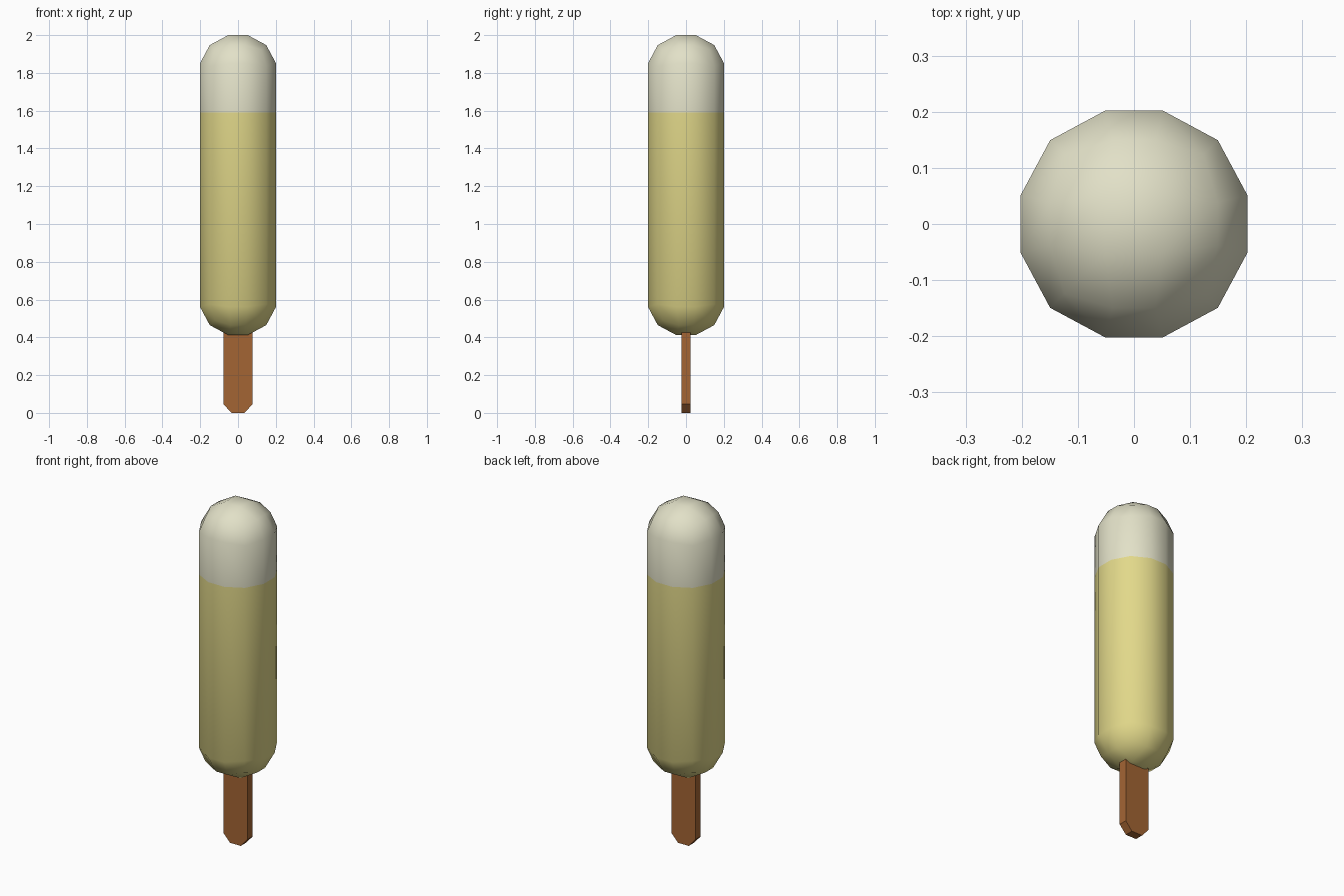
import bpy, bmesh
from mathutils import Vector

if "Cube" in bpy.data.objects:
    bpy.data.objects.remove(bpy.data.objects["Cube"])


def material(name, rgb):
    m = bpy.data.materials.new(name)
    m.diffuse_color = (*rgb, 1)
    m.use_nodes = True
    m.node_tree.nodes["Principled BSDF"].inputs["Base Color"].default_value = m.diffuse_color
    return m


def add_object(name, bm, mats):
    bmesh.ops.recalc_face_normals(bm, faces=bm.faces[:])
    me = bpy.data.meshes.new(name)
    bm.to_mesh(me)
    bm.free()
    for m in mats:
        me.materials.append(m)
    ob = bpy.data.objects.new(name, me)
    bpy.context.collection.objects.link(ob)
    return ob


yellow = material("yellow ice", (0.76, 0.69, 0.255))
cream = material("cream tip", (0.76, 0.75, 0.575))
wood = material("brown wood", (0.37, 0.13, 0.034))

# Ice body: a low-poly cube sphere, pulled apart into a long capsule
RADIUS, INNER, TOP, BOTTOM, SPLIT = 0.2147, 0.255, 1.798, 0.614, 1.59
bm = bmesh.new()
bmesh.ops.create_cube(bm, size=2)
bmesh.ops.subdivide_edges(bm, edges=bm.edges[:], cuts=2, use_grid_fill=True)
for v in bm.verts:
    p = Vector([c if abs(c) > 0.9 else (INNER if c > 0 else -INNER) for c in v.co])
    v.co = p.normalized() * RADIUS
    v.co.z += TOP if p.z > 0 else BOTTOM
# cut the colour boundary and colour by height
bmesh.ops.bisect_plane(bm, geom=bm.verts[:] + bm.edges[:] + bm.faces[:],
                       plane_co=(0, 0, SPLIT), plane_no=(0, 0, 1))
for f in bm.faces:
    f.smooth = True
    f.material_index = int(f.calc_center_median().z > SPLIT)
add_object("ice_body", bm, [yellow, cream])

# Flat stick with chamfered lower corners
bm = bmesh.new()
half = [(0.035, 0.0), (0.078, 0.048), (0.078, 0.5)]
outline = half + [(-x, z) for x, z in reversed(half)]
face = bm.faces.new([bm.verts.new((x, -0.025, z)) for x, z in outline])
ext = bmesh.ops.extrude_face_region(bm, geom=[face])
bmesh.ops.translate(bm, vec=(0, 0.05, 0),
                    verts=[g for g in ext["geom"] if isinstance(g, bmesh.types.BMVert)])
add_object("stick", bm, [wood])
